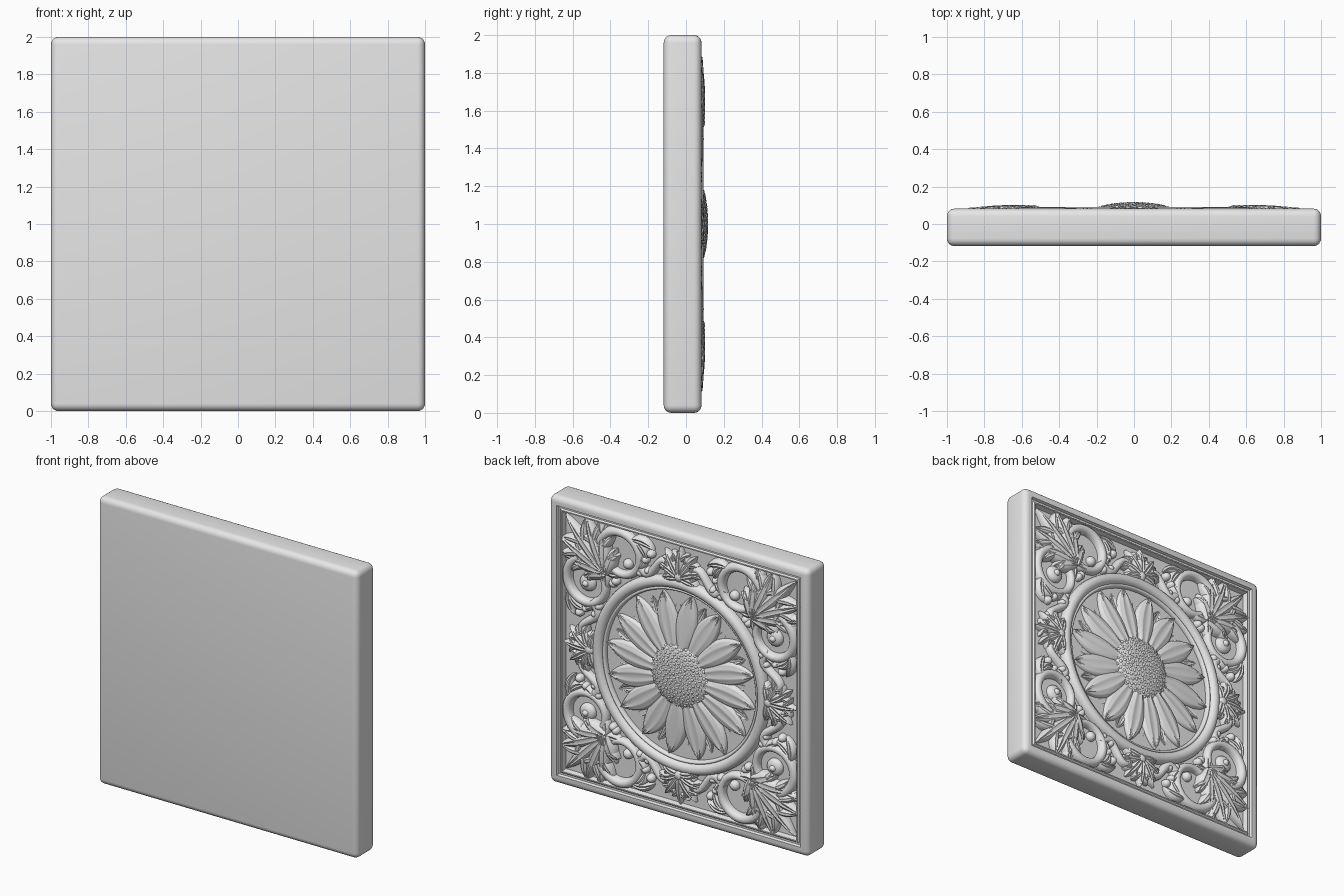
import bpy, bmesh, math
from math import sin, cos, pi, radians
from mathutils import Vector

cube = bpy.data.objects.get("Cube")
if cube:
    bpy.data.objects.remove(cube, do_unlink=True)

RIM, FRONT, FLOOR = 0.082, -0.118, 0.04

stone = bpy.data.materials.new("grey_stone")
stone.use_nodes = True
stone.diffuse_color = (0.8, 0.8, 0.8, 1)
stone.node_tree.nodes["Principled BSDF"].inputs["Base Color"].default_value = (0.8, 0.8, 0.8, 1)


def finish(bm, name, angle=40, relief=True):
    """Turn a bmesh into a smooth-shaded object, with relief facing the back."""
    if relief:
        bmesh.ops.remove_doubles(bm, verts=bm.verts, dist=1e-5)
        bm.normal_update()
        bmesh.ops.reverse_faces(bm, faces=[f for f in bm.faces if f.normal.y < 0])
    mesh = bpy.data.meshes.new(name)
    bm.to_mesh(mesh)
    bm.free()
    mesh.materials.append(stone)
    ob = bpy.data.objects.new(name, mesh)
    bpy.context.collection.objects.link(ob)
    bpy.ops.object.select_all(action='DESELECT')
    ob.select_set(True)
    bpy.context.view_layer.objects.active = ob
    bpy.ops.object.shade_smooth_by_angle(angle=radians(angle))
    return ob


def ridge(bm, path, width, top, ns=16, nt=10, crease=0.0, vein=0.0, base=FLOOR - 0.005):
    """Raised strip along a flat path: domed section, optional crease and veins."""
    rows = []
    for i in range(ns + 1):
        s = i / ns
        p = Vector(path(s))
        d = (Vector(path(s + 0.005)) - Vector(path(s - 0.005))).normalized()
        side = Vector((-d.y, d.x))
        row = []
        for j in range(nt + 1):
            a = (j / nt - 0.5) * pi
            t = sin(a)
            q = p + side * t * width(s)
            shape = max(cos(a), 0) ** 0.7
            cut = crease * math.exp(-(t / 0.2) ** 2) - vein * cos(5 * pi * t) * shape
            row.append(bm.verts.new((q.x, base + (top(s) - base) * shape - cut, q.y + 1)))
        rows.append(row)
    for r0, r1 in zip(rows, rows[1:]):
        for j in range(nt):
            bm.faces.new((r0[j], r0[j + 1], r1[j + 1], r1[j]))


def mound(bm, u, v, r, top, base=FLOOR - 0.005, n=8):
    """Round button."""
    env = lambda s: max(sin(pi * s), 0)
    ridge(bm, lambda s: (u - r * cos(pi * s), v), lambda s: r * env(s),
          lambda s: base + (top - base) * env(s) ** 0.7, n, n, base=base)


def blade(bm, place, u, v, ang, length, width, top, bend=0.0, tip=0.06, crease=0.008):
    """Pointed leaf lobe that curves sideways by bend."""
    def path(s):
        a = ang + bend * s
        return place(u + length * s * cos(a), v + length * s * sin(a))
    ridge(bm, path, lambda s: width * max(sin(pi * (0.12 + 0.88 * s)), 0) ** 0.8,
          lambda s: tip + (top - tip) * sin(pi * min(1, 0.3 + 0.7 * s)) ** 0.6,
          12, 10, crease)


def fan(bm, place, u, v, ang, lobes, width, top):
    """Acanthus leaf: a fan of lobes, each with a pair of side leaflets."""
    for off, length in lobes:
        for k in ((1, -1) if off else (1,)):
            a = ang + radians(off * k)
            bend = radians(off * k) * 0.25
            blade(bm, place, u, v, a, length, width, top, bend)
            x, y = u + length * 0.5 * cos(a + bend / 2), v + length * 0.5 * sin(a + bend / 2)
            for m in (1, -1):
                blade(bm, place, x, y, a + m * 0.5, length * 0.42, width * 0.6,
                      top - 0.008, m * 0.3, crease=0.005)


# Symmetric placements: four corners, four sides, and all eight half-corners
def mapper(sx, sy, swap):
    return lambda u, v: (sx * v, sy * u) if swap else (sx * u, sy * v)


corners = [mapper(sx, sy, False) for sx in (1, -1) for sy in (1, -1)]
octants = corners + [mapper(sx, sy, True) for sx in (1, -1) for sy in (1, -1)]
sides = [mapper(1, 1, False), mapper(1, -1, False), mapper(1, 1, True), mapper(-1, 1, True)]

# Square slab with rounded edges and a stepped recess in the back
bm = bmesh.new()
bmesh.ops.create_cube(bm, size=2)
for v in bm.verts:
    v.co = (v.co.x, RIM if v.co.y > 0 else FRONT, v.co.z + 1)
bmesh.ops.bevel(bm, geom=bm.edges[:], offset=0.04, segments=5, profile=0.5, affect='EDGES')
bm.normal_update()
back = max(bm.faces, key=lambda f: f.normal.y * f.calc_area())
for inset, level in ((0.022, RIM), (0.006, RIM - 0.018), (0.012, RIM - 0.018),
                     (0.008, RIM - 0.008), (0.008, RIM - 0.008), (0.008, FLOOR)):
    bmesh.ops.inset_region(bm, faces=[back], thickness=inset, use_even_offset=True)
    for v in back.verts:
        v.co.y = level
finish(bm, "square_slab", 35, relief=False)

# Round frame with an inner bead
bm = bmesh.new()
for radius, half, top in ((0.635, 0.04, 0.092), (0.59, 0.014, 0.068)):
    ridge(bm, lambda s: (radius * cos(2 * pi * s), radius * sin(2 * pi * s)),
          lambda s: half, lambda s: top, 96, 12)
finish(bm, "round_frame")

# Flower petals in two layers
for name, turn, reach, wide, top in (("back_petals", 0.5, 0.54, 0.06, 0.06),
                                     ("front_petals", 0, 0.57, 0.08, 0.088)):
    bm = bmesh.new()
    for k in range(16):
        a = (k + turn) * pi / 8 + 0.1
        lift = 0.006 * (k % 2)
        ridge(bm, lambda s: ((0.14 + (reach - 0.14) * s) * cos(a + 0.05 * s * s),
                             (0.14 + (reach - 0.14) * s) * sin(a + 0.05 * s * s)),
              lambda s: wide * max(sin(pi * (0.08 + 0.92 * s ** 1.25)), 0) ** 0.75,
              lambda s: top - lift - 0.02 * s * s, 20, 20, 0.008, 0.0025)
    finish(bm, name)

# Flower centre covered in seeds
bm = bmesh.new()
mound(bm, 0, 0, 0.23, 0.112, n=32)
finish(bm, "flower_centre")
bm = bmesh.new()
for k in range(170):
    r = 0.215 * math.sqrt((k + 0.5) / 170)
    a = k * radians(137.5)
    dome = FLOOR + (0.112 - FLOOR) * (1 - (r / 0.23) ** 2) ** 0.4
    mound(bm, r * cos(a), r * sin(a), 0.013, dome + 0.006, dome - 0.012, 6)
finish(bm, "flower_seeds", 60)

# Scrolls, with a tapering spiral and a stem to the side leaf
bm = bmesh.new()
for place in octants:
    def spiral(s):
        a = radians(-50 + 350 * s)
        r = 0.175 - 0.045 * s
        return place(0.46 + r * cos(a), 0.715 + r * sin(a))

    def stem(s):
        return place(0.06 + 0.27 * s, 0.71 + 0.06 * sin(2 * pi * s) - 0.02 * s)
    ridge(bm, spiral, lambda s: 0.038 - 0.012 * s, lambda s: 0.093 - 0.012 * s, 40, 10)
    ridge(bm, stem, lambda s: 0.022 + 0.012 * s, lambda s: 0.08, 16, 8)
finish(bm, "scrolls")

# Buds and berries
bm = bmesh.new()
for i, place in enumerate(octants):
    bud = place(0.45, 0.72)
    if i >= 4:
        mound(bm, *bud, 0.06, 0.08, n=12)
        mound(bm, *bud, 0.028, 0.096, n=8)
    else:
        mound(bm, *place(0.41, 0.66), 0.035, 0.08, n=10)
    for u, v, r in ((0.23, 0.78, 0.03), (0.27, 0.73, 0.026), (0.25, 0.66, 0.026),
                    (0.31, 0.63, 0.028), (0.52, 0.50, 0.03)):
        mound(bm, *place(u, v), r, 0.085)
finish(bm, "buds_and_berries")

# Small leaves around the scrolls
bm = bmesh.new()
for place in octants:
    for u, v, deg, length, bend in ((0.36, 0.85, 165, 0.16, 0.5), (0.33, 0.84, 205, 0.13, 0.6),
                                    (0.58, 0.58, 200, 0.16, -0.5), (0.60, 0.82, 60, 0.1, 0.4),
                                    (0.34, 0.66, 150, 0.13, -0.5)):
        blade(bm, place, u, v, radians(deg), length, 0.034, 0.085, bend)
finish(bm, "scroll_leaves")

# Large corner leaves
bm = bmesh.new()
for place in corners:
    fan(bm, place, 0.56, 0.56, pi / 4,
        ((0, 0.46), (17, 0.41), (33, 0.33), (52, 0.2)), 0.05, 0.104)
finish(bm, "corner_leaves")

# Leaves at the middle of each side
bm = bmesh.new()
for place in sides:
    fan(bm, place, 0, 0.68, pi / 2,
        ((0, 0.22), (28, 0.21), (56, 0.19), (85, 0.15)), 0.036, 0.097)
    mound(bm, *place(0, 0.69), 0.045, 0.1, n=10)
finish(bm, "side_leaves")
